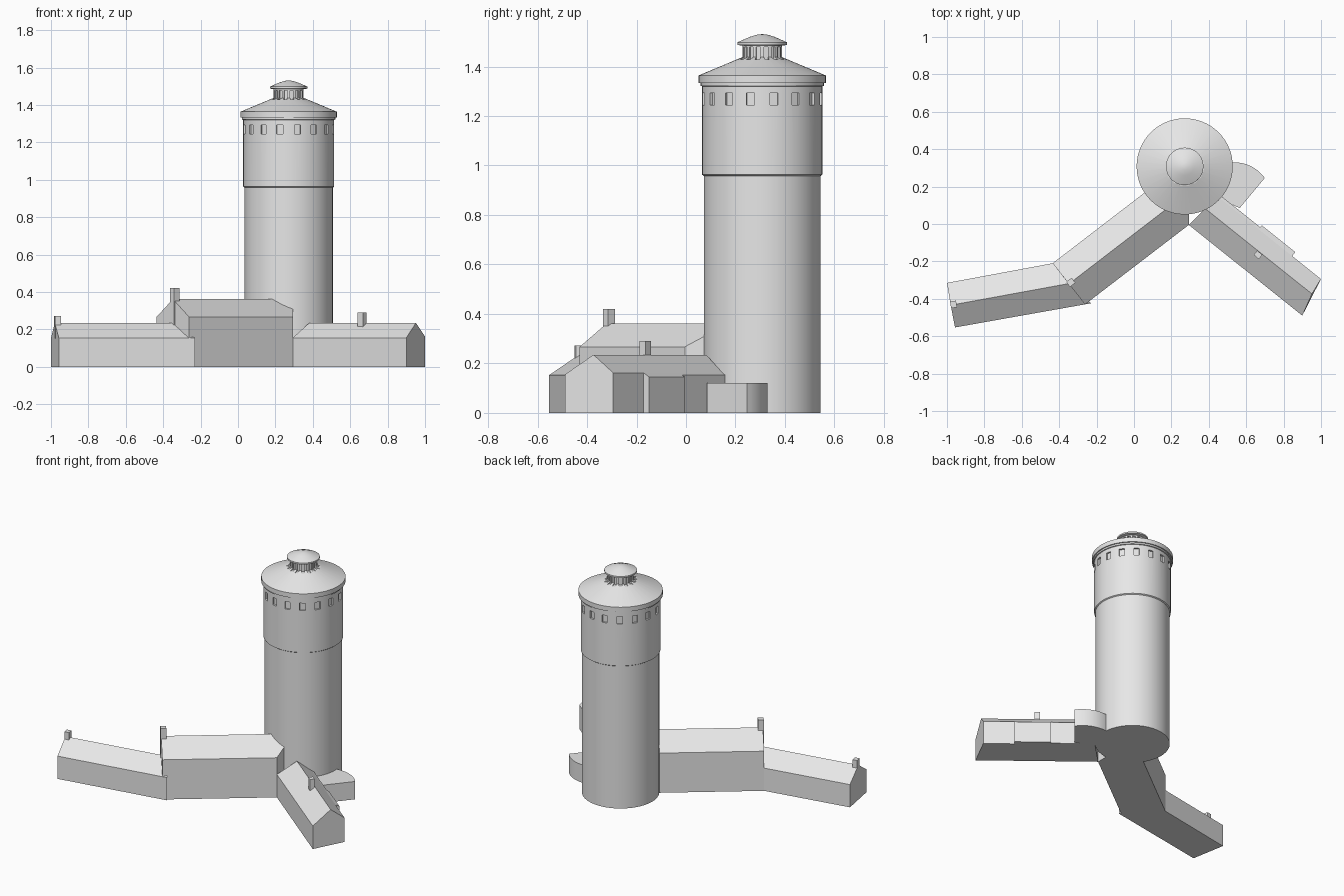
import bpy, bmesh, math
from mathutils import Vector, Matrix

if "Cube" in bpy.data.objects:
    bpy.data.objects.remove(bpy.data.objects["Cube"])

grey = bpy.data.materials.new("light grey")
grey.diffuse_color = (0.8, 0.8, 0.8, 1)
grey.use_nodes = True
grey.node_tree.nodes["Principled BSDF"].inputs["Base Color"].default_value = grey.diffuse_color
TOWER = Vector((0.271, 0.308, 0))


def finish(name, bm, smooth=False):
    bmesh.ops.recalc_face_normals(bm, faces=bm.faces[:])
    me = bpy.data.meshes.new(name)
    bm.to_mesh(me)
    bm.free()
    ob = bpy.data.objects.new(name, me)
    bpy.context.collection.objects.link(ob)
    me.materials.append(grey)
    if smooth:
        shade(ob)
    return ob


def shade(ob):
    bpy.ops.object.select_all(action='DESELECT')
    ob.select_set(True)
    bpy.context.view_layer.objects.active = ob
    bpy.ops.object.shade_smooth_by_angle(angle=math.radians(20))


def lathe(name, profile, sides=64):
    """Closed solid of revolution about the tower axis; profile is (radius, z)."""
    bm = bmesh.new()
    rings = []
    for r, z in profile:
        if r == 0:
            rings.append([bm.verts.new(TOWER + Vector((0, 0, z)))] * sides)
        else:
            rings.append([bm.verts.new(TOWER + Vector((
                r * math.cos(math.tau * i / sides),
                r * math.sin(math.tau * i / sides), z))) for i in range(sides)])
    for a, b in zip(rings, rings[1:]):
        for i in range(sides):
            j = (i + 1) % sides
            bm.faces.new(list(dict.fromkeys((a[i], a[j], b[j], b[i]))))
    for ring in (rings[0], rings[-1]):
        if ring[0] is not ring[1]:
            bm.faces.new(ring)
    return finish(name, bm)


def cut_ring(ob, count, r0, r1, width, z0, z1):
    """Cut a ring of evenly spaced box recesses, then shade the result."""
    bm = bmesh.new()
    for i in range(count):
        m = (Matrix.Translation(TOWER)
             @ Matrix.Rotation(math.tau * (i + 0.5) / count, 4, 'Z')
             @ Matrix.Translation(((r0 + r1) / 2, 0, (z0 + z1) / 2))
             @ Matrix.Diagonal((r1 - r0, width, z1 - z0, 1)))
        bmesh.ops.create_cube(bm, size=1, matrix=m)
    cutter = finish("window_cutter", bm)
    cutter.hide_render = True
    mod = ob.modifiers.new("windows", 'BOOLEAN')
    mod.operation, mod.solver, mod.object = 'DIFFERENCE', 'EXACT', cutter
    bpy.ops.object.select_all(action='DESELECT')
    ob.select_set(True)
    bpy.context.view_layer.objects.active = ob
    bpy.ops.object.modifier_apply(modifier=mod.name)
    bpy.data.objects.remove(cutter)
    shade(ob)


def gable_wing(name, fl, fr, br, bl, ridge_l, ridge_r, front_z, back_z, ridge_z):
    """Pitched-roof wing on a four-cornered footprint."""
    bm = bmesh.new()
    v = lambda p, z: bm.verts.new((p[0], p[1], z))
    base = [v(p, 0) for p in (fl, fr, br, bl)]
    efl, efr, ebr, ebl = (v(p, z) for p, z in (
        (fl, front_z), (fr, front_z), (br, back_z), (bl, back_z)))
    rl, rr = v(ridge_l, ridge_z), v(ridge_r, ridge_z)
    b = base
    for f in (b, (b[0], b[1], efr, efl), (b[2], b[3], ebl, ebr),
              (b[1], b[2], ebr, rr, efr), (b[3], b[0], efl, rl, ebl),
              (efl, efr, rr, rl), (ebr, ebl, rl, rr)):
        bm.faces.new(f)
    return finish(name, bm)


def prism(name, pts, tops, smooth=False):
    """Upright solid on a footprint, with a top height for each corner."""
    bm = bmesh.new()
    lo = [bm.verts.new((x, y, 0)) for x, y in pts]
    hi = [bm.verts.new((x, y, z)) for (x, y), z in zip(pts, tops)]
    bm.faces.new(lo)
    bm.faces.new(hi)
    for i in range(len(pts)):
        j = (i + 1) % len(pts)
        bm.faces.new((lo[i], lo[j], hi[j], hi[i]))
    return finish(name, bm, smooth)


def chimney(name, x, y, z0, z1, sx, sy, angle):
    bm = bmesh.new()
    m = (Matrix.Translation((x, y, (z0 + z1) / 2))
         @ Matrix.Rotation(math.radians(angle), 4, 'Z')
         @ Matrix.Diagonal((sx, sy, z1 - z0, 1)))
    bmesh.ops.create_cube(bm, size=1, matrix=m)
    finish(name, bm)


# Tower shaft with a wider upper storey and recessed windows
shaft = lathe("tower_shaft", [(0.236, 0), (0.236, 0.958), (0.243, 0.963),
                              (0.243, 1.32), (0.249, 1.322), (0.249, 1.335)])
cut_ring(shaft, 16, 0.231, 0.27, 0.034, 1.244, 1.294)

# Conical roof and lantern drum with slots running into the roof
roof = lathe("tower_roof", [(0.257, 1.333), (0.257, 1.364), (0.08, 1.438), (0.08, 1.487)])
cut_ring(roof, 16, 0.070, 0.12, 0.018, 1.428, 1.478)
cap = lathe("lantern_cap", [(0.085, 1.484), (0.1, 1.488), (0.1, 1.498),
                            (0.05, 1.520), (0.02, 1.529), (0, 1.531)])
shade(cap)

# Tall hall running into the tower
gable_wing("hall", (-0.262, -0.43), (0.293, -0.005), (0.293, 0.349), (-0.435, -0.21),
           (-0.348, -0.32), (0.293, 0.172), 0.267, 0.267, 0.362)

# Low wing at the left
gable_wing("left_wing", (-0.957, -0.553), (-0.23, -0.424), (-0.435, -0.21), (-1.0, -0.315),
           (-0.98, -0.434), (-0.34, -0.317), 0.153, 0.153, 0.234)

# Low wing at the right, laid out along its own axis
def along(s, o):
    return (s * 0.781 + o * 0.624, -s * 0.624 + o * 0.781)

gable_wing("right_wing", along(0.232, 0.179), along(1.009, 0.179), along(0.965, 0.394),
           along(0.257, 0.394), along(0.247, 0.302), along(0.977, 0.302),
           0.155, 0.162, 0.235)

# Shallow bays on the back of the right wing
for name, s0, s1, o, z in (("inner_bay", 0.257, 0.538, 0.408, 0.153),
                           ("middle_bay", 0.538, 0.768, 0.421, 0.146)):
    prism(name, [along(s0, 0.394), along(s1, 0.394), along(s1, o), along(s0, o)],
          [0.162, 0.162, z, z])

# Rounded flat-topped annex beside the tower
arc = [(0.535 + 0.203 * math.cos(math.radians(a)), 0.127 + 0.203 * math.sin(math.radians(a)))
       for a in range(36, 97, 6)]
annex = [(0.565, 0.085)] + arc + [(0.42, 0.32), (0.42, 0.15)]
prism("annex", annex, [0.12] * len(annex), True)

# Chimneys
chimney("hall_chimney", -0.338, -0.312, 0.2, 0.42, 0.036, 0.034, 37)
chimney("left_chimney", -0.965, -0.43, 0.15, 0.272, 0.032, 0.036, 10)
chimney("right_chimney", 0.663, -0.165, 0.15, 0.29, 0.036, 0.03, -39)
